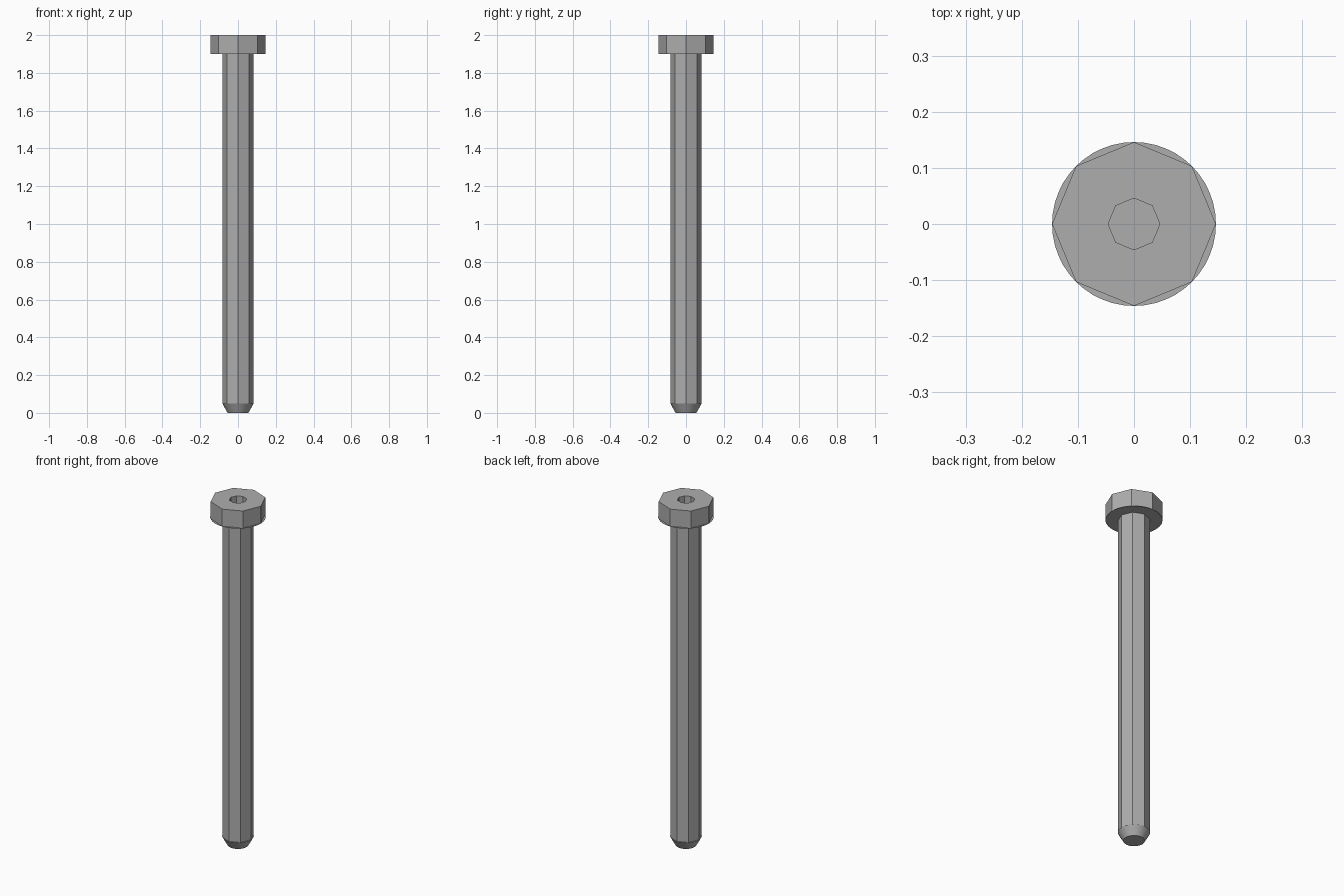
import bpy
import bmesh
import math

cube = bpy.data.objects.get("Cube")
if cube:
    bpy.data.objects.remove(cube)

STEEL = (0.42, 0.42, 0.42, 1)
steel = bpy.data.materials.new("grey steel")
steel.use_nodes = True
steel.diffuse_color = STEEL
steel.node_tree.nodes["Principled BSDF"].inputs["Base Color"].default_value = STEEL


def lathe(name, profile, smooth=False):
    """Stack of rings (radius, height, sides), capped at both ends."""
    bm = bmesh.new()
    rings = []
    for radius, z, sides in profile:
        angles = [math.tau * i / sides for i in range(sides)]
        verts = [bm.verts.new((radius * math.cos(a), radius * math.sin(a), z)) for a in angles]
        rings.append(verts)
    for low, high in zip(rings, rings[1:]):
        n, step = len(low), len(low) // len(high)
        for i in range(len(high)):
            # a ring with more sides below is joined by fanned faces
            span = [low[(i * step + k) % n] for k in range(step + 1)]
            bm.faces.new(span + [high[(i + 1) % len(high)], high[i]][:2 if step == 1 else 0]
                         if step == 1 else span)
    bm.faces.new(rings[0][::-1])
    bm.faces.new(rings[-1])
    bmesh.ops.remove_doubles(bm, verts=bm.verts, dist=1e-5)
    bmesh.ops.recalc_face_normals(bm, faces=bm.faces)
    mesh = bpy.data.meshes.new(name)
    bm.to_mesh(mesh)
    bm.free()
    mesh.materials.append(steel)
    obj = bpy.data.objects.new(name, mesh)
    bpy.context.collection.objects.link(obj)
    if smooth:
        bpy.ops.object.select_all(action="DESELECT")
        obj.select_set(True)
        bpy.context.view_layer.objects.active = obj
        bpy.ops.object.shade_smooth_by_angle(angle=math.radians(30))
    return obj


# Octagonal head with a socket sunk into the top
lathe("head", [(0.146, 1.9, 8), (0.146, 2.0, 8), (0.046, 2.0, 8), (0.046, 1.94, 8)])

# Round bearing face under the head
lathe("head_bearing_face", [(0.146, 1.899, 48), (0.146, 1.901, 48)], smooth=True)

# Octagonal shank and round chamfered tip
lathe("shank", [(0.083, 0.05, 8), (0.083, 1.9, 8)])
lathe("tip", [(0.055, 0.0, 48), (0.083, 0.05, 48)], smooth=True)
